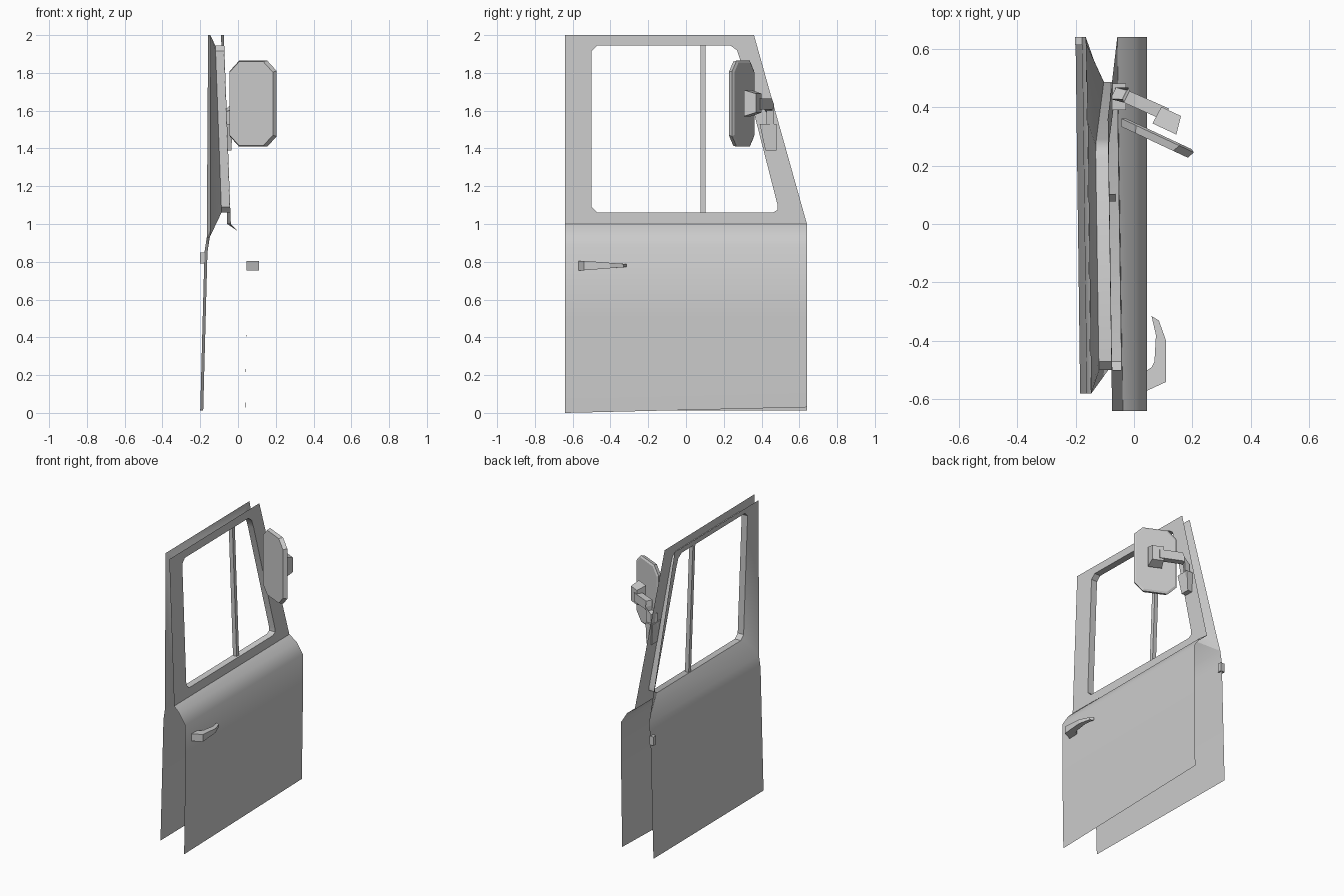
import bpy, bmesh, math
from mathutils import Vector

cube = bpy.data.objects.get("Cube")
if cube:
    bpy.data.objects.remove(cube)

grey = bpy.data.materials.new("plain grey")
grey.use_nodes = True
GREY = (0.6, 0.6, 0.6, 1)
grey.diffuse_color = GREY
grey.node_tree.nodes["Principled BSDF"].inputs["Base Color"].default_value = GREY


def finish(name, bm, smooth=True):
    bmesh.ops.remove_doubles(bm, verts=bm.verts, dist=0.0005)
    bmesh.ops.recalc_face_normals(bm, faces=bm.faces)
    mesh = bpy.data.meshes.new(name)
    bm.to_mesh(mesh)
    bm.free()
    mesh.materials.append(grey)
    ob = bpy.data.objects.new(name, mesh)
    bpy.context.collection.objects.link(ob)
    if smooth:
        bpy.ops.object.select_all(action='DESELECT')
        ob.select_set(True)
        bpy.context.view_layer.objects.active = ob
        bpy.ops.object.shade_smooth_by_angle(angle=math.radians(38))
    return ob


def add_strips(bm, rows, closed=False):
    """Join consecutive rows of points with quads."""
    grid = [[bm.verts.new(p) for p in row] for row in rows]
    n = len(grid[0])
    for a, b in zip(grid, grid[1:]):
        for i in range(n if closed else n - 1):
            j = (i + 1) % n
            bm.faces.new((a[i], a[j], b[j], b[i]))
    return grid


def loft(name, sections):
    bm = bmesh.new()
    grid = add_strips(bm, sections, closed=True)
    bm.faces.new(grid[0])
    bm.faces.new(grid[-1])
    return finish(name, bm, smooth=False)


def rect(centre, u, hu, w, hw):
    c, u, w = Vector(centre), Vector(u).normalized(), Vector(w).normalized()
    return [c + u * hu * a + w * hw * b for a, b in ((-1, -1), (1, -1), (1, 1), (-1, 1))]


def add_ring(bm, outline, hole):
    """Fill the sheet between an outline and the window opening."""
    edges = []
    for loop in (outline, hole):
        vs = [bm.verts.new(p) for p in loop]
        edges += [bm.edges.new((vs[i - 1], vs[i])) for i in range(len(vs))]
    bmesh.ops.triangle_fill(bm, edges=edges, use_beauty=True, normal=(1, 0, 0))


# Window opening as (y, z), and the leaning planes of the two skins
OPENING = [(-0.47, 1.06), (0.46, 1.06), (0.485, 1.075), (0.485, 1.10), (0.29, 1.86),
           (0.27, 1.92), (0.235, 1.945), (-0.47, 1.945), (-0.5, 1.915), (-0.5, 1.09)]
DEPTH = 0.045


def outer_x(y, z):
    return -0.0475 - 0.015 * y - 0.037 * (z - 1)


def inner_x(y, z):
    return -0.157 - 0.013 * y + 0.003 * (z - 0.93)


outer_hole = [(outer_x(y, z), y, z) for y, z in OPENING]
inner_hole = [(x - DEPTH, y, z) for x, y, z in outer_hole]

# Outer skin: flat panel, rounded shoulder, leaning window frame
bm = bmesh.new()
profile = [(0.038, 0.0), (0.045, 0.5), (0.045, 0.89), (0.0, 0.962)]
rows = [[(x, -0.64, z), (x, 0.64, z + (0.03 if z == 0 else 0))] for x, z in profile]
rows.append([(outer_x(y, 1), y, 1) for y in (-0.64, 0.64)])
add_strips(bm, rows)
frame = [(-0.64, 1), (0.64, 1), (0.36, 2), (-0.64, 2)]
add_ring(bm, [(outer_x(y, z), y, z) for y, z in frame], outer_hole)
finish("outer_skin", bm)

# Inner skin: lower sheet and a frame sloping in to the opening
bm = bmesh.new()
ENDS = (-0.58, 0.64)
rows = [[(inner_x(y, z) + dx, y, z) for y in ENDS]
        for dx, z in ((-0.032, 0.012), (-0.012, 0.85), (0, 0.93))]
add_strips(bm, rows)
frame = [(-0.58, 0.93), (0.64, 0.93), (0.62, 1), (0.35, 2), (-0.58, 2)]
add_ring(bm, [(inner_x(y, z), y, z) for y, z in frame], inner_hole)
finish("inner_skin", bm)

# Window reveal joining both skins
bm = bmesh.new()
add_strips(bm, [outer_hole, inner_hole], closed=True)
finish("window_reveal", bm)

# Window divider bar
X, Y, Z = Vector((1, 0, 0)), Vector((0, 1, 0)), Vector((0, 0, 1))
loft("window_divider", [rect((outer_x(0.09, z) - 0.027, 0.09, z), X, 0.014, Y, 0.013)
                        for z in (1.06, 1.945)])

# Door check stub on the front edge of the inner skin
loft("check_stub", [rect((-0.185, y, 0.82), X, 0.016, Z, 0.03) for y in (0.612, 0.64)])

# Door handle: plan outline, tapering in height toward the tip
plan = [(0.045, -0.57), (0.11, -0.54), (0.11, -0.40), (0.085, -0.33), (0.06, -0.315),
        (0.075, -0.38), (0.07, -0.47), (0.06, -0.49), (0.045, -0.5)]


def half_height(y):
    return 0.025 - 0.017 * max(0, min(1, (y + 0.54) / 0.22))


loft("door_handle", [[(x, y, 0.78 + s * half_height(y)) for x, y in plan] for s in (-1, 1)])

# Mirror: eight-sided plate turned to the rear
U = Vector((0.906, -0.423, 0))
N = Vector((0.423, 0.906, 0))
CENTRE = Vector((0.07, 0.28, 1.637))


def octagon(depth, hu, hz, cut):
    quarter = [(hu, hz - cut), (hu - cut, hz)]
    pts = quarter + [(-a, b) for a, b in quarter[::-1]]
    pts += [(-a, -b) for a, b in pts]
    return [CENTRE + N * depth + U * a + Z * b for a, b in pts]


loft("mirror_plate", [octagon(0, 0.126, 0.222, 0.055), octagon(0.025, 0.137, 0.228, 0.055),
                      octagon(0.032, 0.125, 0.216, 0.05)])

# Mirror mount block and bent arm
loft("mirror_mount", [rect((0.104, 0.325, 1.64), U, 0.045, Z, 0.07),
                      rect((0.127, 0.385, 1.64), U, 0.037, Z, 0.05)])
A = Vector((0.45, 0.89, 0))
loft("mirror_arm", [rect((0.11, 0.375, 1.635), A, 0.022, Z, 0.03),
                    rect((-0.025, 0.435, 1.635), A, 0.022, Z, 0.03),
                    rect((-0.05, 0.447, 1.61), A, 0.022, X + Z, 0.03),
                    rect((-0.055, 0.447, 1.5), A, 0.022, X, 0.018)])

# Tapered arm socket on the front pillar
loft("arm_socket", [rect((-0.055, 0.435, 1.53), Y, 0.045, X, 0.027),
                    rect((-0.055, 0.45, 1.39), Y, 0.03, X, 0.02)])
